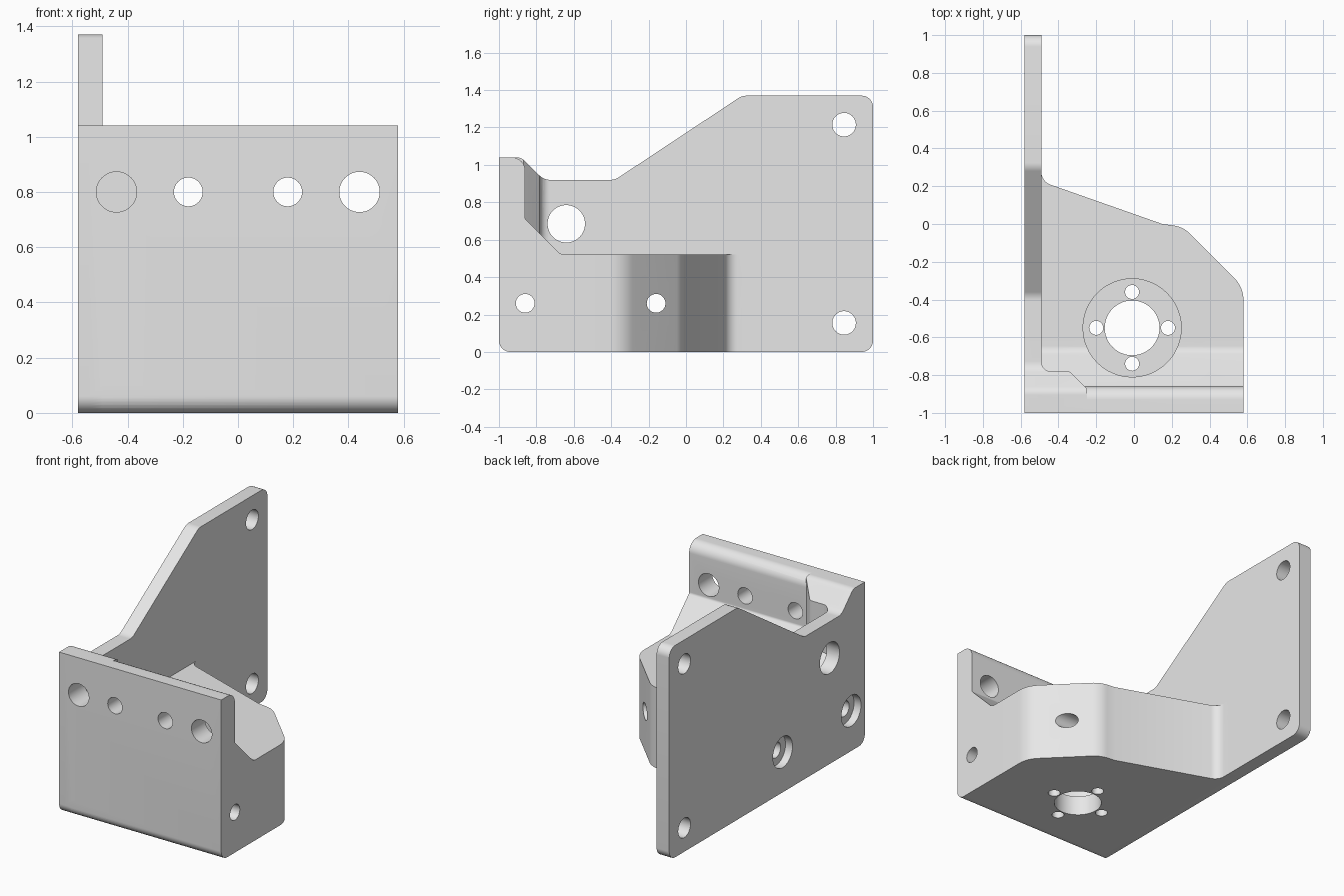
import bpy, bmesh, math
from mathutils import Vector

if "Cube" in bpy.data.objects:
    bpy.data.objects.remove(bpy.data.objects["Cube"])

grey = bpy.data.materials.new("light_grey")
grey.use_nodes = True
grey.diffuse_color = (0.8, 0.8, 0.8, 1)
grey.node_tree.nodes["Principled BSDF"].inputs["Base Color"].default_value = (0.8, 0.8, 0.8, 1)


def rounded(corners, steps=8):
    """Outline from (u, v, radius) corners, with each corner filleted."""
    out = []
    n = len(corners)
    for i, (u, v, r) in enumerate(corners):
        p = Vector((u, v))
        if r == 0:
            out.append(p)
            continue
        a = (Vector(corners[i - 1][:2]) - p).normalized()
        b = (Vector(corners[(i + 1) % n][:2]) - p).normalized()
        half = a.angle(b) / 2
        centre = p + (a + b).normalized() * (r / math.sin(half))
        reach = r / math.tan(half)
        start, end = p + a * reach - centre, p + b * reach - centre
        for k in range(steps + 1):
            out.append(centre + start.lerp(end, k / steps).normalized() * r)
    return out


def prism(name, outline, axis, low, high):
    """Extrude an outline along x (outline is y, z), y (x, z) or z (x, y)."""
    place = {"x": lambda p, d: (d, p.x, p.y),
             "y": lambda p, d: (p.x, d, p.y),
             "z": lambda p, d: (p.x, p.y, d)}[axis]
    bm = bmesh.new()
    ends = [[bm.verts.new(place(p, d)) for p in outline] for d in (low, high)]
    bm.faces.new(ends[0])
    bm.faces.new(ends[1])
    n = len(outline)
    for i in range(n):
        j = (i + 1) % n
        bm.faces.new((ends[0][i], ends[0][j], ends[1][j], ends[1][i]))
    bmesh.ops.recalc_face_normals(bm, faces=bm.faces[:])
    mesh = bpy.data.meshes.new(name)
    bm.to_mesh(mesh)
    bm.free()
    mesh.materials.append(grey)
    obj = bpy.data.objects.new(name, mesh)
    bpy.context.collection.objects.link(obj)
    return obj


def combine(target, tool, operation):
    mod = target.modifiers.new(operation, "BOOLEAN")
    mod.operation, mod.solver, mod.object = operation, "EXACT", tool
    bpy.context.view_layer.objects.active = target
    bpy.ops.object.modifier_apply(modifier=mod.name)
    bpy.data.objects.remove(tool)


def drill(target, axis, u, v, radius, low, high):
    circle = [Vector((u + radius * math.cos(t * math.tau / 48),
                      v + radius * math.sin(t * math.tau / 48))) for t in range(48)]
    combine(target, prism("drill", circle, axis, low, high), "DIFFERENCE")


# Side plate, with a stepped top edge
side = rounded([(-1, 0, .06), (1, 0, .06), (1, 1.37, .06), (.3, 1.37, .08),
                (-.38, .92, .08), (-.76, .92, .08), (-.88, 1.04, .06), (-1, 1.04, 0)])
bracket = prism("mounting_bracket", side, "x", -.58, -.49)

# Front wall with a sloping foot
wall = rounded([(-1, 0, .06), (-1, 1.04, 0), (-.86, 1.04, .07), (-.86, .71, .02),
                (-.67, .52, .06), (-.6, .52, 0), (-.6, 0, 0)])
combine(bracket, prism("front_wall", wall, "x", -.54, .58), "UNION")

# Thick base block
base = rounded([(-.54, -.9, 0), (.58, -.9, 0), (.58, -.335, .17), (.26, -.015, .15),
                (.15, 0, 0), (-.49, .225, .07), (-.49, .32, 0), (-.54, .32, 0)])
combine(bracket, prism("base_block", base, "z", 0, .52), "UNION")

# Corner pad between the wall and the plate, trimmed to the plate's outline
pad_plan = rounded([(-.54, -.93, 0), (-.25, -.93, 0), (-.25, -.87, 0), (-.34, -.78, .03),
                    (-.49, -.78, .05), (-.49, -.7, 0), (-.54, -.7, 0)])
pad = prism("corner_pad", pad_plan, "z", .3, 1.2)
combine(pad, prism("trim", side, "x", -.7, 0), "INTERSECT")
combine(bracket, pad, "UNION")

# Round pocket, central bore and its four screw holes
cx, cy = -.01, -.55
drill(bracket, "z", cx, cy, .26, .13, 1.2)
drill(bracket, "z", cx, cy, .145, -.1, .3)
for dx, dy in ((.19, 0), (-.19, 0), (0, .19), (0, -.19)):
    drill(bracket, "z", cx + dx, cy + dy, .037, -.1, .3)

# Row of holes in the front wall, the outer right one blind
for x, radius, depth in ((-.44, .073, -.84), (-.18, .052, -.7),
                         (.18, .052, -.7), (.44, .073, -.7)):
    drill(bracket, "y", x, .8, radius, -1.1, depth)

# Holes in the side plate
for z in (.155, 1.215):
    drill(bracket, "x", .845, z, .063, -.7, -.4)
drill(bracket, "x", -.64, .685, .1, -.7, -.4)

# Long cross holes with counterbores
for y in (-.86, -.16):
    drill(bracket, "x", y, .26, .05, -.7, .7)
    drill(bracket, "x", y, .26, .1, -.7, -.53)

bpy.ops.object.select_all(action="DESELECT")
bracket.select_set(True)
bpy.context.view_layer.objects.active = bracket
bpy.ops.object.shade_smooth_by_angle(angle=math.radians(30))
